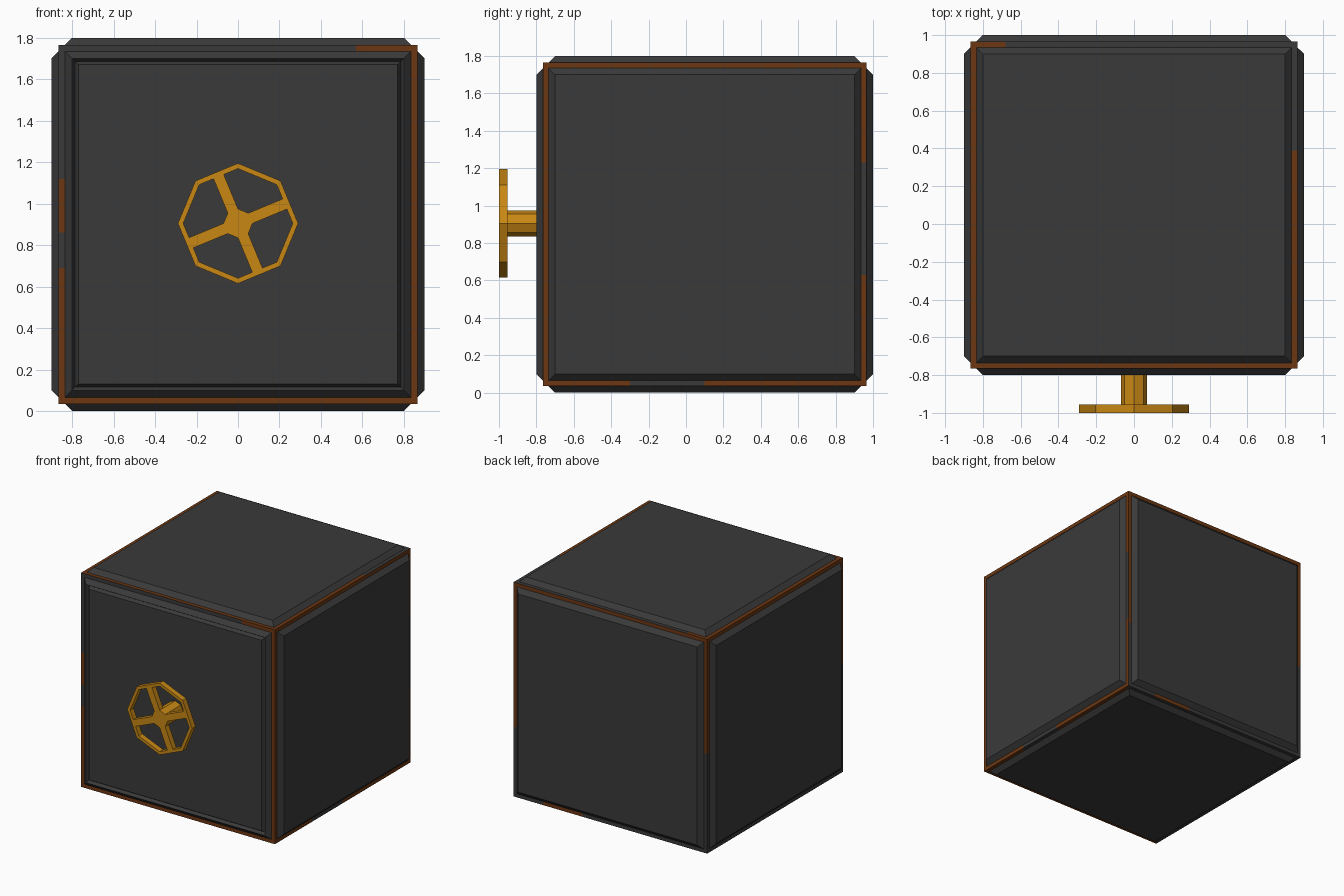
import bpy, bmesh, math
from mathutils import Vector

if "Cube" in bpy.data.objects:
    bpy.data.objects.remove(bpy.data.objects["Cube"])

def material(name, rgb):
    m = bpy.data.materials.new(name)
    m.diffuse_color = (*rgb, 1)
    m.use_nodes = True
    m.node_tree.nodes["Principled BSDF"].inputs["Base Color"].default_value = m.diffuse_color
    return m

DARK = material("dark_steel", (0.042, 0.042, 0.042))
RUST = material("rust_brown", (0.15, 0.038, 0.006))
GOLD = material("brass", (0.58, 0.245, 0.007))

def finish(bm, name, mats):
    bmesh.ops.remove_doubles(bm, verts=bm.verts, dist=1e-5)
    me = bpy.data.meshes.new(name)
    bm.to_mesh(me)
    bm.free()
    for m in mats:
        me.materials.append(m)
    ob = bpy.data.objects.new(name, me)
    bpy.context.collection.objects.link(ob)
    return ob

# ---- safe body: six raised panels with worn edge strips between them
C = Vector((0, 0.1, 0.9))
H, W, P, TOP = 0.865, 0.835, 0.8, 0.9   # edge, bevel base, bevel top, panel height
X, Y, Z = Vector((1, 0, 0)), Vector((0, 1, 0)), Vector((0, 0, 1))
F = [(-H, H)]
# name: (u, v, rust spans along the bottom, top, left and right strips)
SIDES = {
    "front": (X, Z, F, [(0.57, H)], [(-H, -0.21), (-0.04, 0.22)], F),
    "right": (Y, Z, [(-H, -0.4), (0, H)], F, F, [(-H, -0.27), (0.33, H)]),
    "back": (-X, Z, [(-0.6, -0.25)], F, [(-0.3, H)], [(-0.06, H)]),
    "left": (-Y, Z, [], F, [(-0.06, H)], [(0, H)]),
    "top": (X, Y, F, [(-H, -0.68)], F, [(-H, 0.29)]),
    "bottom": (X, -Y, [], F, [], [(-H, 0), (0.4, H)]),
}

bm = bmesh.new()
for side, (u, v, *strips) in SIDES.items():
    n = u.cross(v)

    def quad(pts, mat=0):
        f = bm.faces.new([bm.verts.new(C + u * a + v * b + n * h) for a, b, h in pts])
        f.material_index = mat

    # flat edge strips, cut where the rust starts and stops
    for k, spans in enumerate(strips):
        e = H if k < 2 else W
        cuts = sorted({-e, e} | {max(-e, min(e, c)) for s in spans for c in s})
        lo, hi = (-H, -W) if k % 2 == 0 else (W, H)
        for a, b in zip(cuts, cuts[1:]):
            rust = any(s[0] < (a + b) / 2 < s[1] for s in spans)
            if k < 2:
                quad([(a, lo, H), (b, lo, H), (b, hi, H), (a, hi, H)], int(rust))
            else:
                quad([(lo, a, H), (hi, a, H), (hi, b, H), (lo, b, H)], int(rust))

    # bevelled panel; the front also has a V groove around the door
    rings = [(W, H), (P, TOP)]
    if side == "front":
        rings += [(0.785, TOP - 0.025), (0.77, TOP)]
    for (r0, h0), (r1, h1) in zip(rings, rings[1:]):
        c = [(-1, -1), (1, -1), (1, 1), (-1, 1)]
        for (a, b), (d, e) in zip(c, c[1:] + c[:1]):
            quad([(a * r0, b * r0, h0), (d * r0, e * r0, h0),
                  (d * r1, e * r1, h1), (a * r1, b * r1, h1)])
    r, h = rings[-1]
    quad([(-r, -r, h), (r, -r, h), (r, r, h), (-r, r, h)])
finish(bm, "safe_body", [DARK, RUST])

# ---- hand wheel
ZC, Y0, Y1 = 0.905, -1.0, -0.955

def prism(name, pts, y0, y1):
    bm = bmesh.new()
    f = bm.faces.new([bm.verts.new((x, y0, ZC + z)) for x, z in pts])
    ext = bmesh.ops.extrude_face_region(bm, geom=[f], use_keep_orig=True)
    verts = [g for g in ext["geom"] if isinstance(g, bmesh.types.BMVert)]
    bmesh.ops.translate(bm, verts=verts, vec=(0, y1 - y0, 0))
    bmesh.ops.recalc_face_normals(bm, faces=bm.faces)
    return finish(bm, name, [GOLD])

def polar(r, deg):
    t = math.radians(deg)
    return r * math.cos(t), r * math.sin(t)

# shaft behind the wheel
prism("wheel_shaft", [polar(0.07, 45 * i) for i in range(8)], Y1, -0.79)

# hub with four spokes, each growing from every second hub side
star = []
for i in range(4):
    a, b = Vector(polar(0.07, 90 * i)), Vector(polar(0.07, 90 * i + 45))
    out = Vector(polar(0.183, 90 * i + 22.5))
    star += [a, a + out, b + out, b]
prism("wheel_spokes", star, Y0, Y1)

# octagonal rim
bm = bmesh.new()
loops = [[bm.verts.new((x, y, ZC + z)) for x, z in (polar(r, 45 * i) for i in range(8))]
         for r, y in ((0.29, Y0), (0.29, Y1), (0.264, Y1), (0.264, Y0))]
for p, q in zip(loops, loops[1:] + loops[:1]):
    for i in range(8):
        j = (i + 1) % 8
        bm.faces.new((p[i], p[j], q[j], q[i]))
bmesh.ops.recalc_face_normals(bm, faces=bm.faces)
finish(bm, "wheel_rim", [GOLD])
